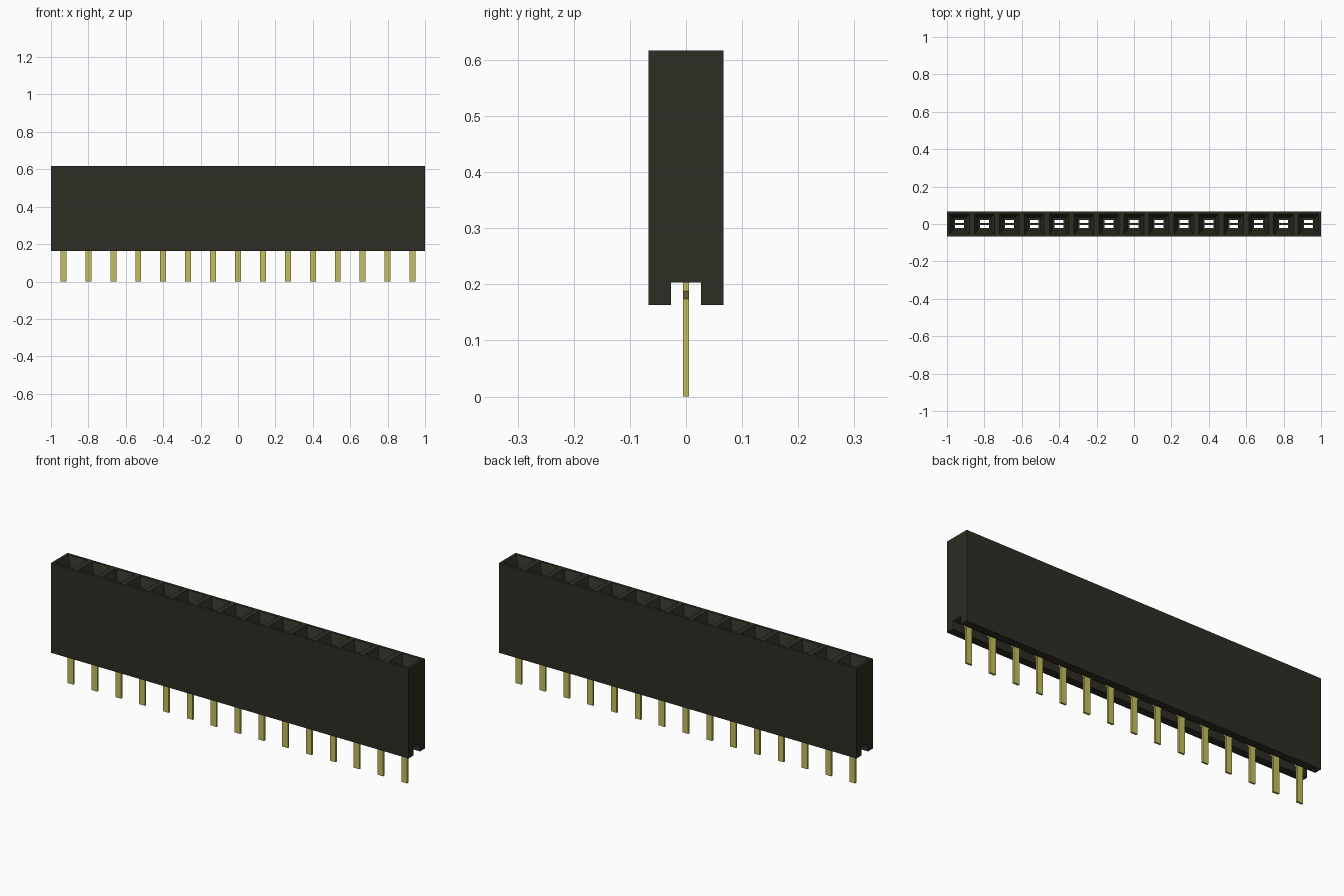
import bpy, bmesh
from mathutils import Vector

if "Cube" in bpy.data.objects:
    bpy.data.objects.remove(bpy.data.objects["Cube"], do_unlink=True)

COUNT = 15
PITCH = 2 / COUNT
HALF_Y = PITCH / 2
BOTTOM, TOP, CHANNEL_TOP = 0.163, 0.617, 0.203
POCKET_FLOOR = 0.25
CENTRES = [(i - (COUNT - 1) / 2) * PITCH for i in range(COUNT)]


def material(name, colour):
    mat = bpy.data.materials.new(name)
    mat.use_nodes = True
    mat.diffuse_color = (*colour, 1)
    shader = mat.node_tree.nodes["Principled BSDF"]
    shader.inputs["Base Color"].default_value = (*colour, 1)
    shader.inputs["Roughness"].default_value = 0.6
    return mat


def loft(bm, sections):
    """Closed solid through rectangles given as (x, y, half_x, half_y, z)."""
    rings = []
    for x, y, hx, hy, z in sections:
        corners = ((-1, -1), (1, -1), (1, 1), (-1, 1))
        rings.append([bm.verts.new((x + a * hx, y + b * hy, z)) for a, b in corners])
    bm.faces.new(rings[0][::-1])
    bm.faces.new(rings[-1])
    for low, high in zip(rings, rings[1:]):
        for i in range(4):
            j = (i + 1) % 4
            bm.faces.new((low[i], low[j], high[j], high[i]))


def make_object(name, solids, mat):
    bm = bmesh.new()
    for sections in solids:
        loft(bm, sections)
    mesh = bpy.data.meshes.new(name)
    bm.to_mesh(mesh)
    bm.free()
    mesh.materials.append(mat)
    obj = bpy.data.objects.new(name, mesh)
    bpy.context.collection.objects.link(obj)
    return obj


def cut(target, name, solids):
    """Subtract solids from the target and discard the cutter."""
    cutter = make_object(name, solids, target.data.materials[0])
    cutter.hide_render = True
    mod = target.modifiers.new(name, "BOOLEAN")
    mod.operation = "DIFFERENCE"
    mod.solver = "EXACT"
    mod.object = cutter
    graph = bpy.context.evaluated_depsgraph_get()
    result = bpy.data.meshes.new_from_object(target.evaluated_get(graph))
    target.modifiers.clear()
    target.data = result
    bpy.data.objects.remove(cutter, do_unlink=True)


black = material("black plastic", (0.027, 0.026, 0.017))
gold = material("gold plating", (0.55, 0.52, 0.11))

# Housing with a channel along its underside
housing = make_object("housing", [[(0, 0, 1, HALF_Y, BOTTOM), (0, 0, 1, HALF_Y, TOP)]], black)
cut(housing, "channel_cutter",
    [[(0, 0, 1.1, 0.027, 0.1), (0, 0, 1.1, 0.027, CHANNEL_TOP)]])

# Funnel-mouthed sockets
cut(housing, "socket_cutter", [
    [(x, 0, 0.032, 0.032, POCKET_FLOOR), (x, 0, 0.032, 0.032, TOP - 0.05),
     (x, 0, 0.053, 0.053, TOP), (x, 0, 0.053, 0.053, TOP + 0.02)]
    for x in CENTRES])

# Pair of slots through each socket floor
cut(housing, "slot_cutter", [
    [(x, side * 0.013, 0.024, 0.008, CHANNEL_TOP - 0.02),
     (x, side * 0.013, 0.024, 0.008, POCKET_FLOOR + 0.02)]
    for x in CENTRES for side in (-1, 1)])

# Flat pins with sloping shoulders under the housing
for number, x in enumerate(CENTRES, 1):
    make_object(f"pin_{number}", [[
        (x, 0, 0.016, 0.005, 0), (x, 0, 0.016, 0.005, 0.174),
        (x, 0, 0.03, 0.005, 0.188), (x, 0, 0.03, 0.005, CHANNEL_TOP)]], gold)
